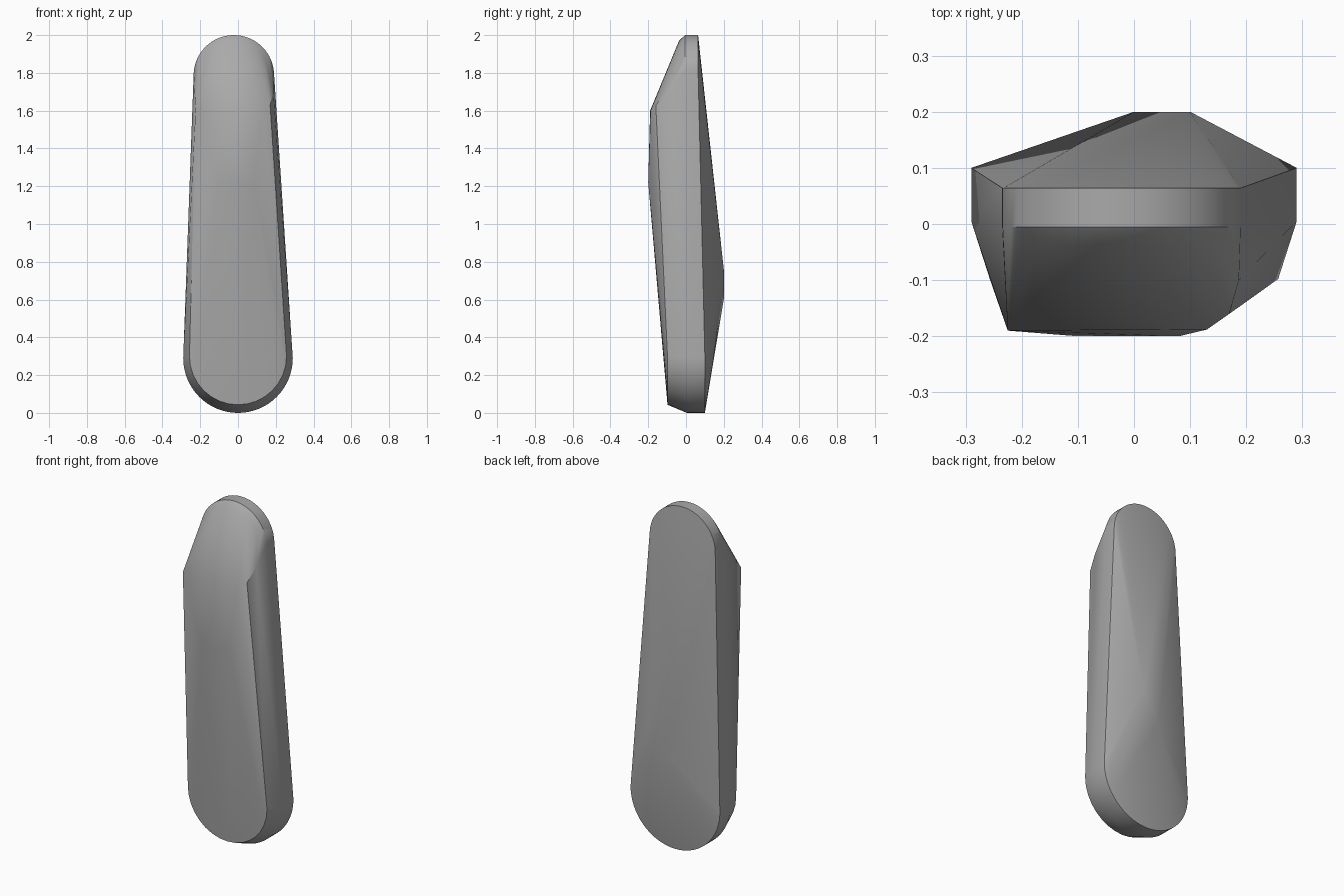
import bpy, bmesh, math

cube = bpy.data.objects.get("Cube")
if cube:
    bpy.data.objects.remove(cube)


def arc(cx, cz, r, y, start, end, steps):
    """Points on an upright arc at depth y, angles in degrees."""
    angles = [math.radians(start + (end - start) * i / steps) for i in range(steps + 1)]
    return [(cx + r * math.cos(a), y, cz + r * math.sin(a)) for a in angles]


# Wide rounded foot: straight rim, then a chamfer to the front
points = arc(0, 0.29, 0.29, 0.1, 180, 360, 32)
points += arc(0, 0.29, 0.29, 0.005, 180, 360, 32)
points += arc(0, 0.30, 0.257, -0.098, 180, 360, 16)

# Narrower rounded head, softened towards the front
points += arc(-0.022, 1.787, 0.213, 0.064, 0, 180, 32)
points += arc(-0.022, 1.787, 0.213, -0.005, 0, 180, 32)
points += arc(-0.022, 1.78, 0.19, -0.037, 30, 150, 12)

# Front crest and its softened side
points += [(-0.225, -0.19, 1.6), (0.13, -0.188, 1.6), (0.17, -0.16, 1.63),
           (0.187, -0.1, 1.7), (-0.1, -0.2, 1.22), (0.08, -0.2, 1.22)]

# Short slanted ridge on the back
points += [(0.0, 0.2, 0.6), (0.1, 0.2, 0.76)]

# Wrap the sections in one convex body
bm = bmesh.new()
for p in points:
    bm.verts.new(p)
hull = bmesh.ops.convex_hull(bm, input=bm.verts[:])
loose = [v for v in bm.verts if not v.link_faces]
bmesh.ops.delete(bm, geom=loose, context='VERTS')
bmesh.ops.recalc_face_normals(bm, faces=bm.faces[:])
mesh = bpy.data.meshes.new("stone_body")
bm.to_mesh(mesh)
bm.free()

body = bpy.data.objects.new("stone_body", mesh)
bpy.context.collection.objects.link(body)

# Plain grey material
grey = bpy.data.materials.new("plain_grey")
grey.use_nodes = True
colour = (0.4, 0.4, 0.4, 1)
grey.diffuse_color = colour
grey.node_tree.nodes["Principled BSDF"].inputs["Base Color"].default_value = colour
mesh.materials.append(grey)

# Smooth shading with crisp rims
bpy.ops.object.select_all(action='DESELECT')
body.select_set(True)
bpy.context.view_layer.objects.active = body
bpy.ops.object.shade_smooth_by_angle(angle=math.radians(30))
